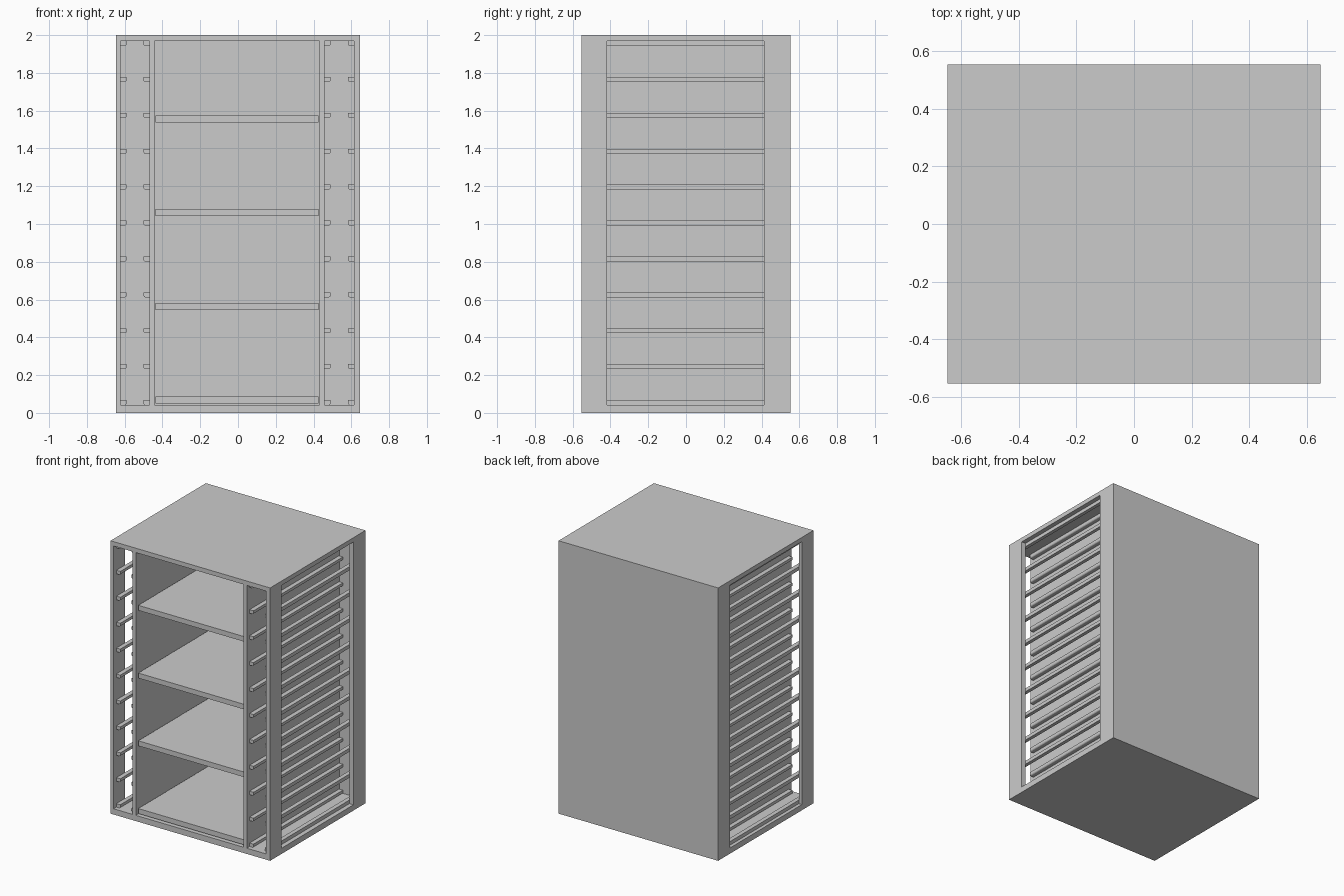
import bpy, bmesh, math

if "Cube" in bpy.data.objects:
    bpy.data.objects.remove(bpy.data.objects["Cube"])

W, D = 0.647, 0.552            # half width, half depth
Z0, Z1 = 0.042, 1.968          # top of floor slab, underside of roof slab
BACK = 0.52                    # inner face of back panel
WIN_F, WIN_B = -0.418, 0.413   # side window limits along y
BAYS = [(-0.622, -0.468), (0.458, 0.614)]   # narrow side bays
MID = (-0.442, 0.431)                       # wide central bay


def prism(name, pts, axis, a, b):
    """Extrude a 2D outline: axis 'z' uses (x, y), axis 'y' uses (x, z)."""
    bm = bmesh.new()
    to3 = (lambda p, h: (p[0], p[1], h)) if axis == 'z' else (lambda p, h: (p[0], h, p[1]))
    face = bm.faces.new([bm.verts.new(to3(p, a)) for p in pts])
    ext = bmesh.ops.extrude_face_region(bm, geom=[face])
    vec = (0, 0, b - a) if axis == 'z' else (0, b - a, 0)
    bmesh.ops.translate(bm, vec=vec, verts=[v for v in ext['geom'] if isinstance(v, bmesh.types.BMVert)])
    bmesh.ops.recalc_face_normals(bm, faces=bm.faces)
    me = bpy.data.meshes.new(name)
    bm.to_mesh(me)
    bm.free()
    ob = bpy.data.objects.new(name, me)
    bpy.context.collection.objects.link(ob)
    return ob


def box(name, x0, x1, y0, y1, z0, z1):
    return prism(name, [(x0, y0), (x1, y0), (x1, y1), (x0, y1)], 'z', z0, z1)


# Floor and roof slabs
box("floor_slab", -W, W, -D, D, 0, Z0)
box("roof_slab", -W, W, -D, D, Z1, 2)

# Back panel, rear posts and dividers as one comb-shaped plan
(l0, l1), (r0, r1) = BAYS
comb = [(-W, D), (-W, WIN_B), (l0, WIN_B), (l0, BACK), (l1, BACK), (l1, -D),
        (MID[0], -D), (MID[0], BACK), (MID[1], BACK), (MID[1], -D),
        (r0, -D), (r0, BACK), (r1, BACK), (r1, WIN_B), (W, WIN_B), (W, D)]
prism("back_panel_and_dividers", comb, 'z', Z0, Z1)

# Front corner posts beside the side windows
box("front_post_left", -W, l0, -D, WIN_F, Z0, Z1)
box("front_post_right", r1, W, -D, WIN_F, Z0, Z1)

# Central shelves
for i in range(4):
    z = 0.049 + i * 0.4965
    box(f"shelf_{i + 1}", -0.436, 0.426, -0.532, BACK, z, z + 0.037)

# Tray rails: pairs facing each other in both side bays, lower free edge rounded
RW, RH, R = 0.032, 0.026, 0.010
arc = [(RW - R + R * math.sin(t), R - R * math.cos(t))
       for t in (k * math.pi / 8 for k in range(5))]
profile = [(0, RH), (0, 0)] + arc + [(RW, RH)]
for side, bay in zip(("left", "right"), BAYS):
    for wall, x, s in (("a", bay[0], 1), ("b", bay[1], -1)):
        for i in range(11):
            z = Z0 + i * 0.19
            prism(f"rail_{side}_{wall}_{i + 1}", [(x + s * u, z + v) for u, v in profile],
                  'y', -0.52, 0.515)
